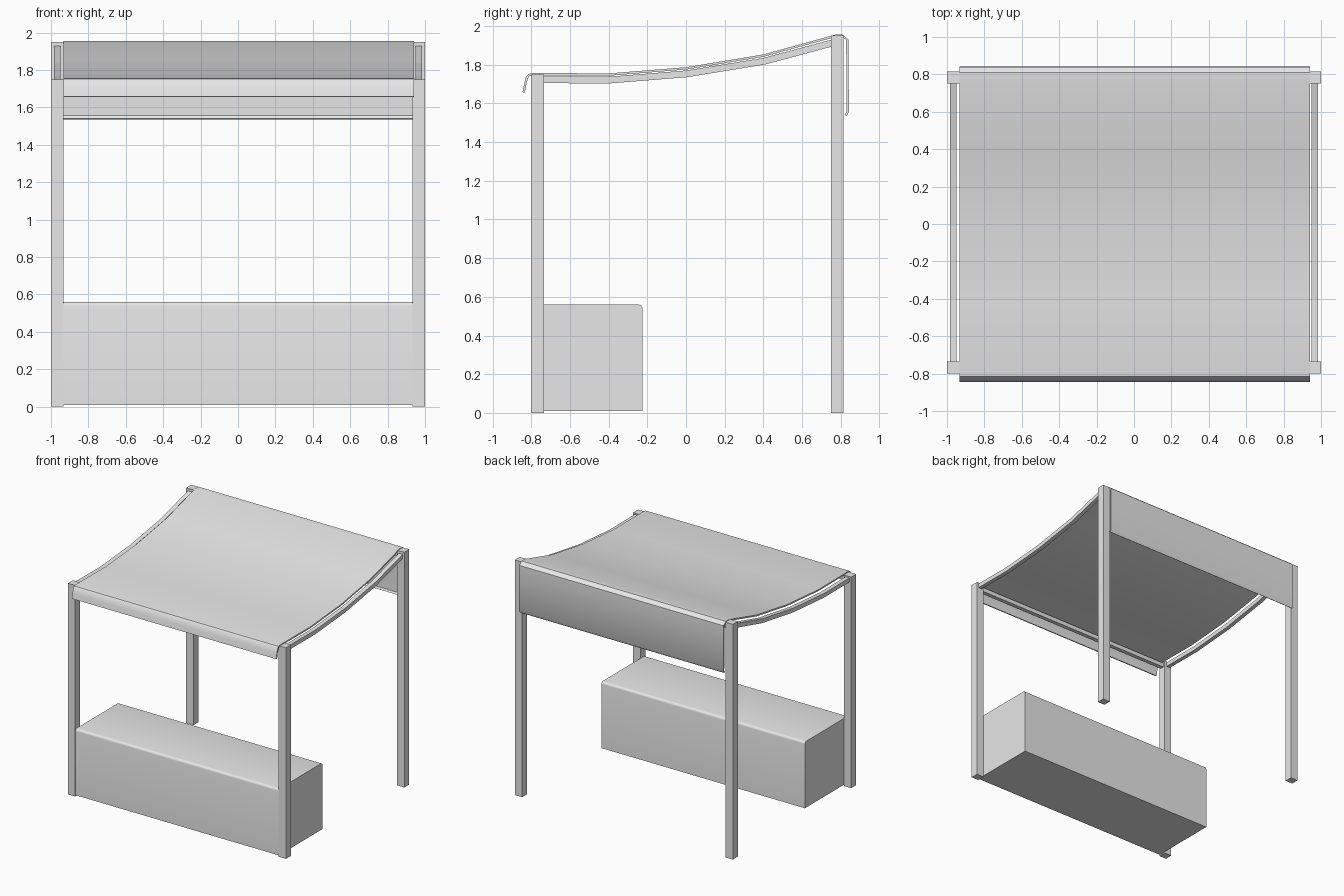
import bpy, bmesh, math
from mathutils import Vector

cube = bpy.data.objects.get("Cube")
if cube:
    bpy.data.objects.remove(cube, do_unlink=True)

grey = bpy.data.materials.new("plain grey")
grey.use_nodes = True
COLOUR = (0.8, 0.8, 0.8, 1)
grey.diffuse_color = COLOUR
grey.node_tree.nodes["Principled BSDF"].inputs["Base Color"].default_value = COLOUR


def finish(name, bm):
    bmesh.ops.recalc_face_normals(bm, faces=bm.faces)
    mesh = bpy.data.meshes.new(name)
    bm.to_mesh(mesh)
    bm.free()
    mesh.materials.append(grey)
    obj = bpy.data.objects.new(name, mesh)
    bpy.context.collection.objects.link(obj)
    return obj


def strip(name, path, x0, x1, thick):
    """Closed band of given thickness hanging below a y-z path, between x0 and x1."""
    pts = [Vector(p) for p in path]
    under = []
    for i, p in enumerate(pts):
        d = (pts[min(i + 1, len(pts) - 1)] - pts[max(i - 1, 0)]).normalized()
        under.append(p + Vector((d.y, -d.x)) * thick)
    bm = bmesh.new()
    rows = [[bm.verts.new((x, q.x, q.y)) for x, q in
             ((x0, a), (x1, a), (x1, b), (x0, b))] for a, b in zip(pts, under)]
    for r, s in zip(rows, rows[1:]):
        for k in range(4):
            bm.faces.new((r[k], r[(k + 1) % 4], s[(k + 1) % 4], s[k]))
    bm.faces.new(rows[0])
    bm.faces.new(rows[-1])
    return finish(name, bm)


def box(name, lo, hi):
    bm = bmesh.new()
    bmesh.ops.create_cube(bm, size=1)
    lo, hi = Vector(lo), Vector(hi)
    for v in bm.verts:
        v.co = (lo + hi) / 2 + v.co * (hi - lo)
    return finish(name, bm)


def smooth(obj, angle):
    bpy.ops.object.select_all(action='DESELECT')
    obj.select_set(True)
    bpy.context.view_layer.objects.active = obj
    bpy.ops.object.shade_smooth_by_angle(angle=math.radians(angle))


# Posts and sagging side rails
sag = [(-0.77, 1.74), (-0.4, 1.738), (0, 1.77), (0.4, 1.835), (0.78, 1.937)]
for side, s in (("right", -1), ("left", 1)):
    xa, xb = sorted((s * 0.933, s))
    box(side + "_front_post", (xa, -0.80, 0), (xb, -0.735, 1.75))
    box(side + "_back_post", (xa, 0.75, 0), (xb, 0.815, 1.95))
    xa, xb = sorted((s * 0.95, s * 0.985))
    strip(side + "_roof_rail", sag, xa, xb, 0.035)

# Crossbars between the posts
box("front_crossbar", (-0.94, -0.785, 1.70), (0.94, -0.75, 1.735))
box("back_crossbar", (-0.94, 0.765, 1.895), (0.94, 0.80, 1.935))

# Canvas roof with front lip and back drop
canvas = [(-0.845, 1.658), (-0.837, 1.70), (-0.828, 1.735), (-0.815, 1.752),
          (-0.79, 1.757), (-0.4, 1.755), (0, 1.787), (0.4, 1.853),
          (0.77, 1.955), (0.81, 1.955), (0.84, 1.93), (0.842, 1.555), (0.83, 1.535)]
smooth(strip("canvas_roof", canvas, -0.932, 0.942, 0.012), 35)

# Bench chest with rounded long top edges
bench = box("bench_chest", (-0.933, -0.797, 0.01), (0.933, -0.225, 0.56))
bm = bmesh.new()
bm.from_mesh(bench.data)
edges = [e for e in bm.edges if all(v.co.z > 0.5 for v in e.verts)
         and abs(e.verts[0].co.x - e.verts[1].co.x) > 1]
bmesh.ops.bevel(bm, geom=edges, offset=0.02, segments=4, profile=0.5, affect='EDGES')
bm.to_mesh(bench.data)
bm.free()
smooth(bench, 35)
